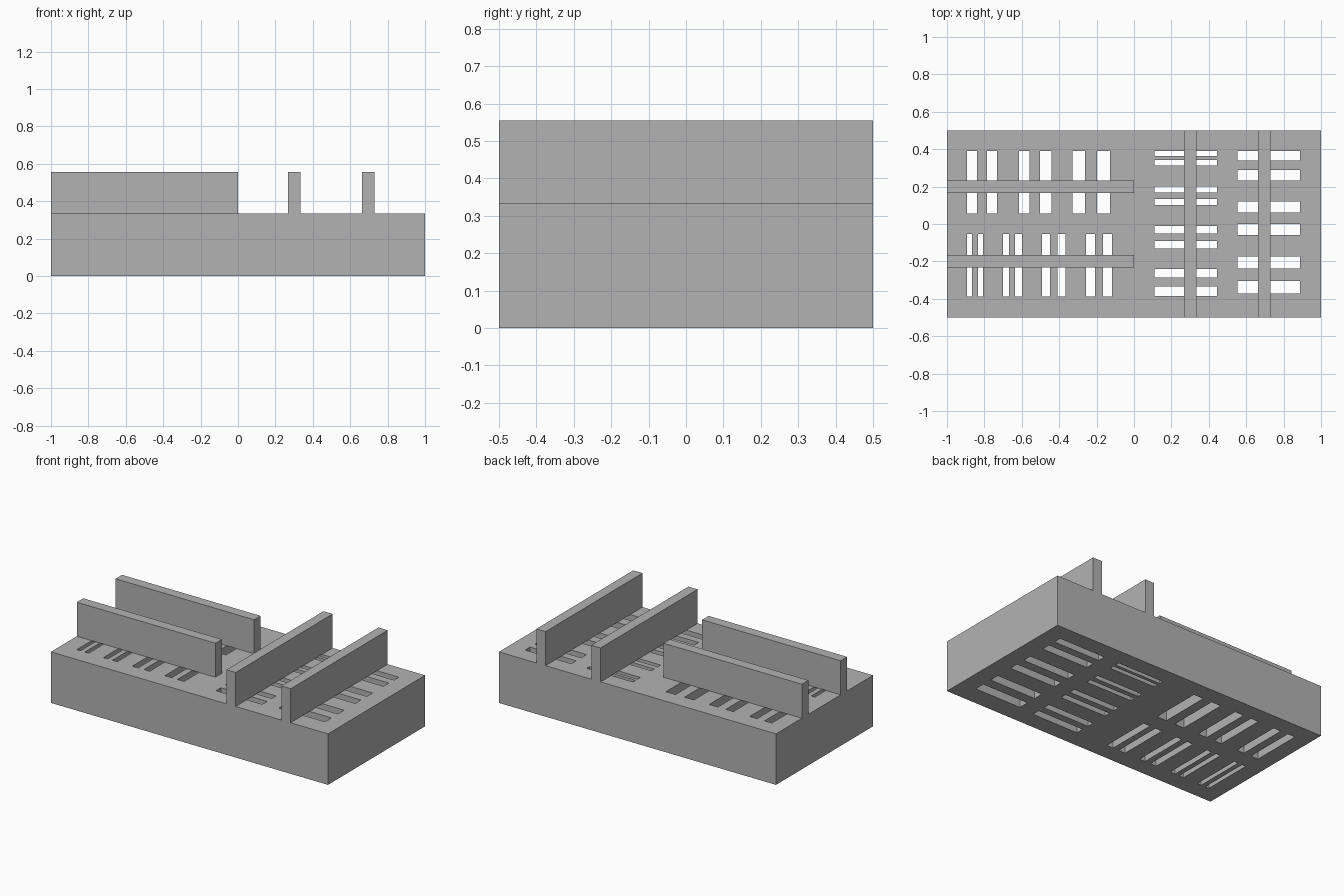
import bpy
import bmesh
from mathutils import Matrix, Vector

if "Cube" in bpy.data.objects:
    bpy.data.objects.remove(bpy.data.objects["Cube"])

grey = bpy.data.materials.new("plain_grey")
grey.diffuse_color = (0.45, 0.45, 0.45, 1)
grey.use_nodes = True
grey.node_tree.nodes["Principled BSDF"].inputs["Base Color"].default_value = grey.diffuse_color

BASE_TOP, WALL_TOP = 0.333, 0.555


def boxes(name, bounds):
    """One object made of axis-aligned boxes given as (x0, x1, y0, y1, z0, z1)."""
    bm = bmesh.new()
    for x0, x1, y0, y1, z0, z1 in bounds:
        centre = Vector(((x0 + x1) / 2, (y0 + y1) / 2, (z0 + z1) / 2))
        size = Matrix.Diagonal((x1 - x0, y1 - y0, z1 - z0, 1))
        bmesh.ops.create_cube(bm, size=1, matrix=Matrix.Translation(centre) @ size)
    mesh = bpy.data.meshes.new(name)
    bm.to_mesh(mesh)
    bm.free()
    mesh.materials.append(grey)
    obj = bpy.data.objects.new(name, mesh)
    bpy.context.collection.objects.link(obj)
    return obj


# Slot spans of the four groups: two run along y, two along x
back_left = [(-.893, -.84), (-.786, -.733), (-.615, -.56),
             (-.503, -.44), (-.33, -.262), (-.198, -.128)]
front_left = [(-.893, -.866), (-.835, -.807), (-.70, -.668), (-.635, -.60),
              (-.492, -.449), (-.408, -.367), (-.257, -.208), (-.166, -.118)]
inner_right = [(.363, .39), (.313, .342), (.168, .20), (.102, .134),
               (-.051, -.011), (-.131, -.091), (-.286, -.241), (-.385, -.334)]
outer_right = [(.34, .39), (.233, .289), (.061, .12),
               (-.059, 0), (-.238, -.174), (-.372, -.305)]

depth = (-0.1, BASE_TOP + 0.1)
slots = [(a, b, .057, .39) + depth for a, b in back_left]
slots += [(a, b, -.387, -.054) + depth for a, b in front_left]
slots += [(.11, .444, a, b) + depth for a, b in inner_right]
slots += [(.554, .888, a, b) + depth for a, b in outer_right]

# Base block with slots cut right through
base = boxes("base_block", [(-1, 1, -.5, .5, 0, BASE_TOP)])
cutter = boxes("slot_cutter", slots)
cutter.hide_render = True
cutter.hide_set(True)
cut = base.modifiers.new("slots", 'BOOLEAN')
cut.operation = 'DIFFERENCE'
cut.solver = 'EXACT'
cut.object = cutter

# Upright walls: two along the left half, two across the right half
for side, y in (("front", -.2), ("back", .2)):
    boxes(side + "_left_wall", [(-1, 0, y - .0333, y + .0333, BASE_TOP, WALL_TOP)])
for side, x in (("inner", .3), ("outer", .697)):
    boxes(side + "_right_wall", [(x - .0333, x + .0333, -.5, .5, BASE_TOP, WALL_TOP)])
